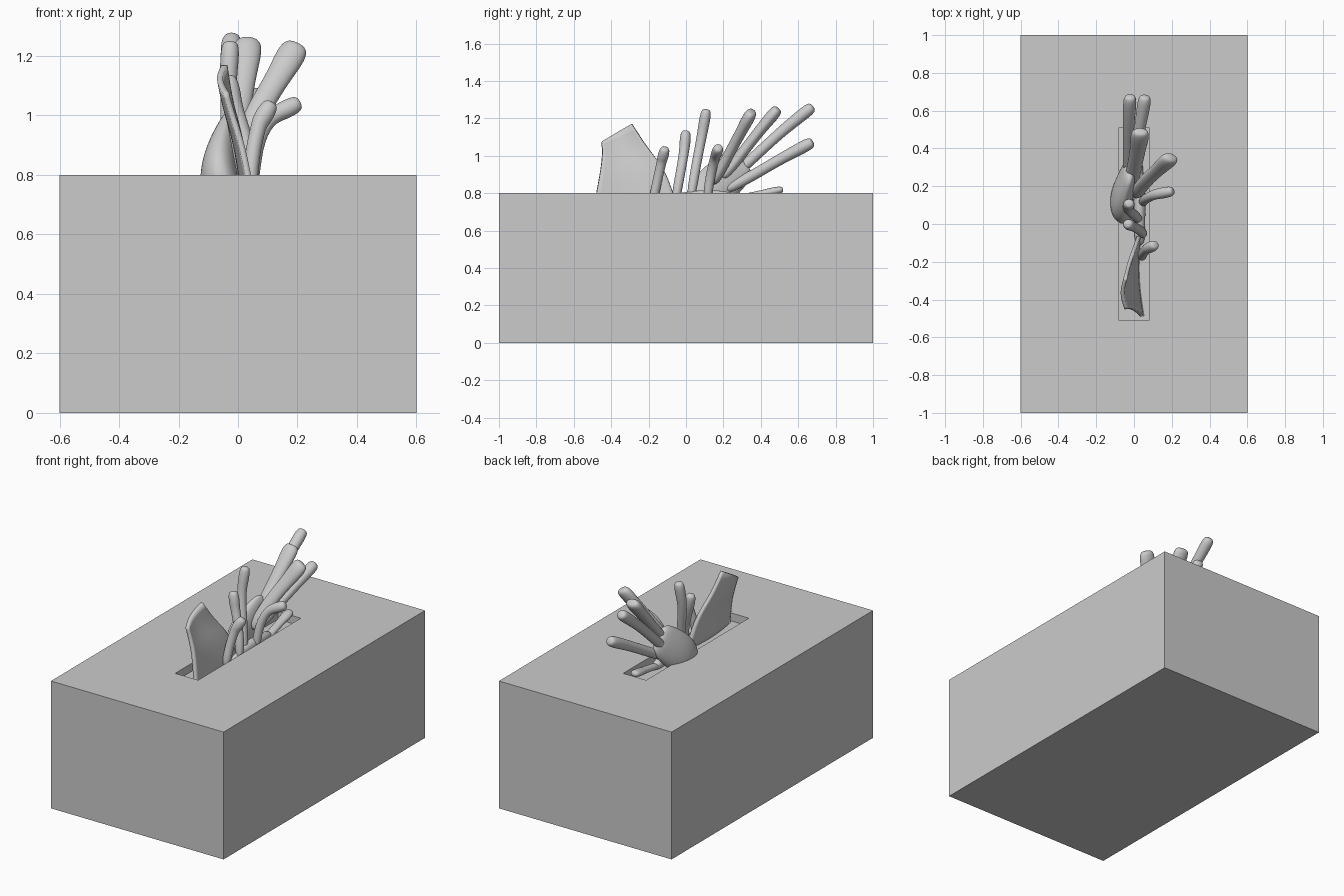
import bpy, bmesh
from math import cos, sin, pi
from mathutils import Vector

if "Cube" in bpy.data.objects:
    bpy.data.objects.remove(bpy.data.objects["Cube"])


def finish(name, bm, smooth=True):
    bmesh.ops.recalc_face_normals(bm, faces=bm.faces)
    me = bpy.data.meshes.new(name)
    bm.to_mesh(me)
    bm.free()
    ob = bpy.data.objects.new(name, me)
    bpy.context.collection.objects.link(ob)
    if smooth:
        for p in me.polygons:
            p.use_smooth = True
        sub = ob.modifiers.new("Subdivision", 'SUBSURF')
        sub.levels = sub.render_levels = 2
        sub.boundary_smooth = 'PRESERVE_CORNERS'
    return ob


def loft(name, stations, n=10):
    """Elliptical tube; station = x, y, z, half width across x, half width in plane."""
    bm = bmesh.new()
    pts = [Vector(s[:3]) for s in stations]
    rings = []
    for i, s in enumerate(stations):
        t = (pts[min(i + 1, len(pts) - 1)] - pts[max(i - 1, 0)]).normalized()
        v = t.cross(Vector((1, 0, 0))).normalized()
        u = v.cross(t).normalized()
        rings.append([bm.verts.new(pts[i] + u * s[3] * cos(2 * pi * k / n)
                                   + v * s[4] * sin(2 * pi * k / n)) for k in range(n)])
    for a, b in zip(rings, rings[1:]):
        for k in range(n):
            bm.faces.new((a[k], a[(k + 1) % n], b[(k + 1) % n], b[k]))
    bm.faces.new(rings[0])
    bm.faces.new(rings[-1])
    return finish(name, bm)


def finger(name, path, a, b):
    """Finger along a path, with a rounded tip."""
    st = [(*p, a * 0.85, b * 0.9) for p in path[:-1]]
    end, prev = Vector(path[-1]), Vector(path[-2])
    d = (end - prev).normalized()
    st += [(*(end - d * 0.07), a * 1.05, b * 1.05), (*(end - d * 0.02), a, b),
           (*end, a * 0.65, b * 0.65)]
    return loft(name, st)


# Box with a shallow slot in its top
bm = bmesh.new()
bmesh.ops.create_cube(bm, size=1)
for v in bm.verts:
    v.co = Vector((v.co.x * 1.2, v.co.y * 2, (v.co.z + 0.5) * 0.8))
bm.normal_update()
top = max(bm.faces, key=lambda f: f.calc_center_median().z)
bmesh.ops.inset_individual(bm, faces=[top], thickness=0.1)
for v in top.verts:
    v.co = Vector((0.08 if v.co.x > 0 else -0.08, 0.51 if v.co.y > 0 else -0.51, 0.8))
# Slot walls and floor
inner = list(top.verts)
bmesh.ops.delete(bm, geom=[top], context='FACES_ONLY')
floor = [bm.verts.new(v.co - Vector((0, 0, 0.05))) for v in inner]
for k in range(4):
    j = (k + 1) % 4
    bm.faces.new((inner[k], inner[j], floor[j], floor[k]))
bm.faces.new(floor)
finish("box", bm, smooth=False)

# Thin upright sheet at the front of the slot: rows of (front point, back point)
rows = [((0.045, -0.49, 0.74), (0.03, -0.05, 0.74)),
        ((0.015, -0.46, 0.90), (0.01, -0.11, 0.93)),
        ((-0.02, -0.445, 1.0), (-0.025, -0.20, 1.03)),
        ((-0.04, -0.45, 1.075), (-0.045, -0.29, 1.17))]
bm = bmesh.new()
grid = [[bm.verts.new(Vector(f).lerp(Vector(b), k / 4) - Vector((0.02 * sin(pi * k / 4), 0, 0)))
         for k in range(5)] for f, b in rows]
for r, s in zip(grid, grid[1:]):
    for k in range(4):
        bm.faces.new((r[k], r[k + 1], s[k + 1], s[k]))
sheet = finish("upright_sheet", bm)
solid = sheet.modifiers.new("Thickness", 'SOLIDIFY')
solid.thickness = 0.02
solid.offset = 0

# Palm leaning out over the left side of the slot
loft("palm", [(-0.04, 0.05, 0.70, 0.06, 0.08), (-0.07, 0.10, 0.78, 0.07, 0.12),
              (-0.06, 0.17, 0.85, 0.06, 0.125), (-0.035, 0.25, 0.92, 0.045, 0.115),
              (-0.015, 0.31, 0.98, 0.03, 0.09)])

# Fan of fingers from the palm
fan = [[(0.0, 0.14, 0.84), (0.05, 0.22, 0.99), (0.13, 0.29, 1.12), (0.20, 0.355, 1.24)],
       [(-0.02, 0.19, 0.87), (0.0, 0.29, 1.0), (0.02, 0.39, 1.13), (0.035, 0.495, 1.255)],
       [(-0.03, 0.22, 0.86), (-0.03, 0.36, 0.99), (-0.03, 0.51, 1.13), (-0.02, 0.68, 1.265)],
       [(-0.03, 0.20, 0.81), (0.0, 0.35, 0.89), (0.03, 0.50, 0.98), (0.06, 0.68, 1.075)]]
for i, p in enumerate(fan):
    finger(f"fan_finger_{i + 1}", p, 0.05 if i < 2 else 0.036, 0.034)

# Slim fingers rising from the slot
slim = [[(0.04, -0.18, 0.74), (0.045, -0.155, 0.86), (0.07, -0.13, 0.97), (0.115, -0.11, 1.045)],
        [(0.05, -0.06, 0.74), (0.04, -0.035, 0.88), (-0.01, -0.01, 1.02), (-0.035, 0.0, 1.135)],
        [(0.03, 0.02, 0.74), (0.0, 0.05, 0.93), (-0.035, 0.08, 1.08), (-0.025, 0.11, 1.25)],
        [(0.045, 0.11, 0.74), (0.055, 0.13, 0.90), (0.10, 0.155, 0.99), (0.21, 0.175, 1.045)],
        [(0.03, 0.20, 0.75), (0.02, 0.32, 0.78), (0.01, 0.42, 0.80), (0.0, 0.52, 0.82)]]
for i, p in enumerate(slim):
    finger(f"slim_finger_{i + 1}", p, 0.032, 0.03 if i < 4 else 0.022)

# Low web joining the slim fingers inside the slot
loft("lower_palm", [(0.03, -0.12, 0.755, 0.03, 0.03), (0.03, 0.0, 0.775, 0.03, 0.035),
                    (0.03, 0.15, 0.785, 0.035, 0.04), (0.02, 0.30, 0.765, 0.03, 0.03)])
